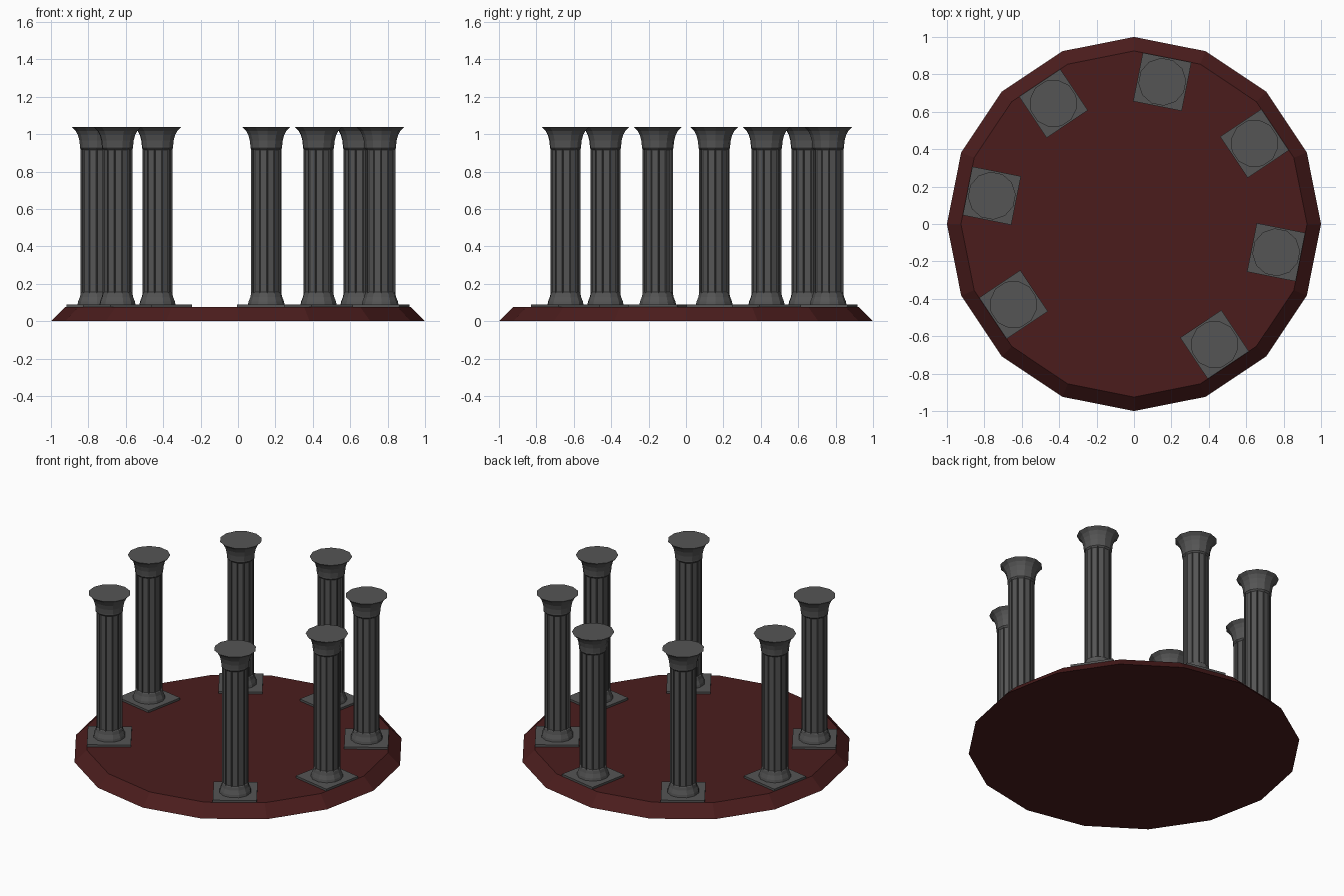
import bpy, bmesh, math
from mathutils import Matrix

if "Cube" in bpy.data.objects:
    bpy.data.objects.remove(bpy.data.objects["Cube"])


def material(name, rgb):
    m = bpy.data.materials.new(name)
    m.diffuse_color = (*rgb, 1)
    m.use_nodes = True
    m.node_tree.nodes["Principled BSDF"].inputs["Base Color"].default_value = m.diffuse_color
    return m


def lathe(bm, profile, sides, phase=0.0):
    """Closed solid of revolution from (radius, z) points; returns side faces per band."""
    rings = [[bm.verts.new((r * math.cos(phase + 2 * math.pi * i / sides),
                            r * math.sin(phase + 2 * math.pi * i / sides), z))
              for i in range(sides)] for r, z in profile]
    bands = []
    for a, b in zip(rings, rings[1:]):
        bands.append([bm.faces.new((a[i], a[(i + 1) % sides], b[(i + 1) % sides], b[i]))
                      for i in range(sides)])
    bm.faces.new(rings[0][::-1])
    bm.faces.new(rings[-1])
    return bands


def make_object(name, bm, mat):
    mesh = bpy.data.meshes.new(name)
    bm.normal_update()
    bm.to_mesh(mesh)
    bm.free()
    mesh.materials.append(mat)
    ob = bpy.data.objects.new(name, mesh)
    bpy.context.collection.objects.link(ob)
    return ob


red = material("dark_red", (0.07, 0.012, 0.012))
stone = material("stone_grey", (0.09, 0.09, 0.09))

# Sixteen-sided platform with sloped rim
bm = bmesh.new()
lathe(bm, [(1.0, 0.0), (0.925, 0.075)], 16)
make_object("platform", bm, red)

# Column: foot, fluted shaft, flared capital
SIDES = 12
COLUMN = [(0.098, 0.088), (0.095, 0.105), (0.085, 0.13), (0.081, 0.15),
          (0.081, 0.92), (0.085, 0.925), (0.085, 0.935), (0.088, 0.965),
          (0.096, 0.995), (0.108, 1.018), (0.128, 1.037)]
bm = bmesh.new()
bands = lathe(bm, COLUMN, SIDES, math.pi / SIDES)
bm.normal_update()
# Flutes sunk into the shaft faces
bmesh.ops.inset_individual(bm, faces=bands[3], thickness=0.007, depth=-0.005)
# Square plinth under the column
bmesh.ops.create_cube(bm, size=1, matrix=Matrix.Translation((0, 0, 0.0815))
                      @ Matrix.Diagonal((0.265, 0.265, 0.015, 1)))
column = make_object("column_1", bm, stone)

# Seven columns on an eight-fold ring, leaving an entrance at the front
angles = [78.75 - 45 * k for k in range(8) if k != 4]
for n, deg in enumerate(angles):
    ob = column
    if n:
        ob = bpy.data.objects.new(f"column_{n + 1}", column.data)
        bpy.context.collection.objects.link(ob)
    a = math.radians(deg)
    ob.location = (0.775 * math.cos(a), 0.775 * math.sin(a), 0)
    ob.rotation_euler.z = a
